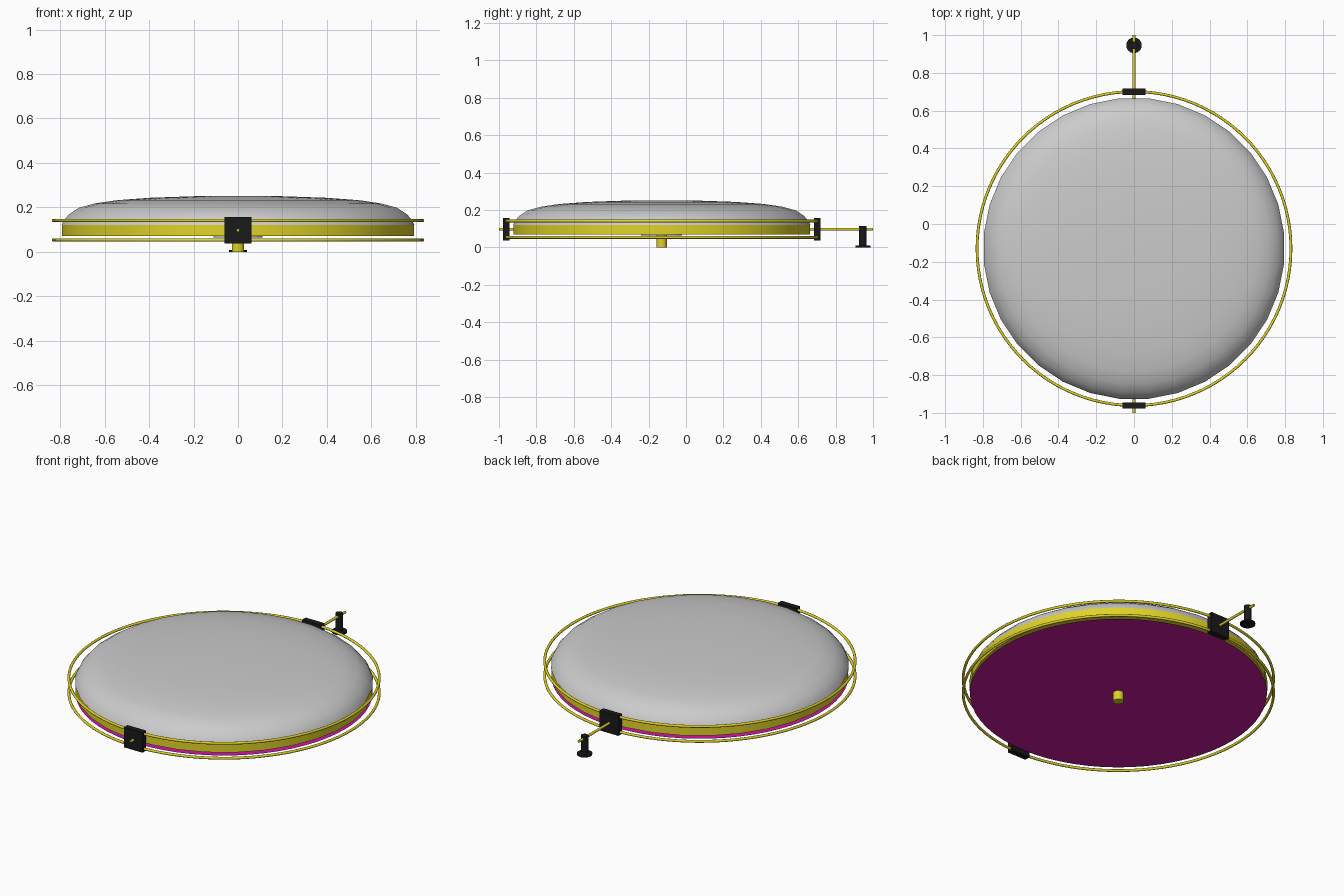
import bpy, math

if "Cube" in bpy.data.objects:
    bpy.data.objects.remove(bpy.data.objects["Cube"])

CY = -0.13  # centre of the disc body along y


def material(name, rgb):
    m = bpy.data.materials.new(name)
    m.diffuse_color = (*rgb, 1)
    m.use_nodes = True
    m.node_tree.nodes["Principled BSDF"].inputs["Base Color"].default_value = m.diffuse_color
    return m


YELLOW = material("yellow", (0.75, 0.65, 0.02))
MAGENTA = material("magenta", (0.6, 0.01, 0.35))
BLACK = material("black", (0.01, 0.01, 0.01))


def finish(name, mat=None, smooth=True):
    o = bpy.context.object
    o.name = name
    if mat:
        o.data.materials.append(mat)
    if smooth:
        bpy.ops.object.shade_smooth_by_angle(angle=math.radians(35))
    return o


def cylinder(name, r, z0, z1, y=CY, mat=None, n=32):
    bpy.ops.mesh.primitive_cylinder_add(vertices=n, radius=r, depth=z1 - z0,
                                        location=(0, y, (z0 + z1) / 2),
                                        rotation=(0, 0, math.pi / n))
    return finish(name, mat)


def rod(name, y0, y1):
    bpy.ops.mesh.primitive_cylinder_add(vertices=16, radius=0.0075, depth=y1 - y0,
                                        location=(0, (y0 + y1) / 2, 0.097),
                                        rotation=(math.pi / 2, 0, 0))
    return finish(name, YELLOW)


# Soft flattened dome, spun from a profile
profile = [(0.2, 0.25), (0.4, 0.243), (0.55, 0.232), (0.65, 0.217), (0.72, 0.198),
           (0.765, 0.168), (0.788, 0.142), (0.799, 0.12)]
N = 32
verts, faces = [(0, 0, 0.251)], []
for r, z in profile:
    for i in range(N):
        a = 2 * math.pi * (i + 0.5) / N
        verts.append((r * math.cos(a), r * math.sin(a), z))
for i in range(N):
    j = (i + 1) % N
    faces.append((0, 1 + i, 1 + j))
    for k in range(len(profile) - 1):
        b, c = 1 + k * N, 1 + (k + 1) * N
        faces.append((b + i, c + i, c + j, b + j))
mesh = bpy.data.meshes.new("dome")
mesh.from_pydata(verts, [], faces)
dome = bpy.data.objects.new("dome", mesh)
dome.location.y = CY
bpy.context.collection.objects.link(dome)
bpy.context.view_layer.objects.active = dome
dome.select_set(True)
finish("dome")

# Yellow body band, hub plate and hub post
cylinder("body_band", 0.797, 0.07, 0.122, mat=YELLOW)
cylinder("hub_plate", 0.11, 0.064, 0.07)
cylinder("hub_post", 0.028, 0.0, 0.064, mat=YELLOW, n=24)

# Thin magenta plate under the body
bpy.ops.mesh.primitive_circle_add(vertices=64, radius=0.795, fill_type='NGON',
                                  location=(0, CY, 0.052))
finish("bottom_plate", MAGENTA, smooth=False)

# Two guard rings
for name, z in (("upper_ring", 0.141), ("lower_ring", 0.053)):
    bpy.ops.mesh.primitive_torus_add(major_radius=0.831, minor_radius=0.0075,
                                     major_segments=96, minor_segments=12,
                                     location=(0, CY, z))
    finish(name, YELLOW)

# Clamp blocks joining the rings
for name, s in (("front_clamp", -1), ("back_clamp", 1)):
    bpy.ops.mesh.primitive_cube_add(size=1, location=(0, CY + s * 0.831, 0.097))
    bpy.context.object.scale = (0.122, 0.034, 0.118)
    finish(name, BLACK, smooth=False)

# Rods through the clamps
rod("front_rod", -1.0, CY - 0.79)
rod("back_rod", CY + 0.79, 1.0)

# Rear foot
cylinder("foot_base", 0.041, 0.0, 0.009, y=0.946, mat=BLACK)
cylinder("foot_post", 0.02, 0.009, 0.113, y=0.946, mat=BLACK)
